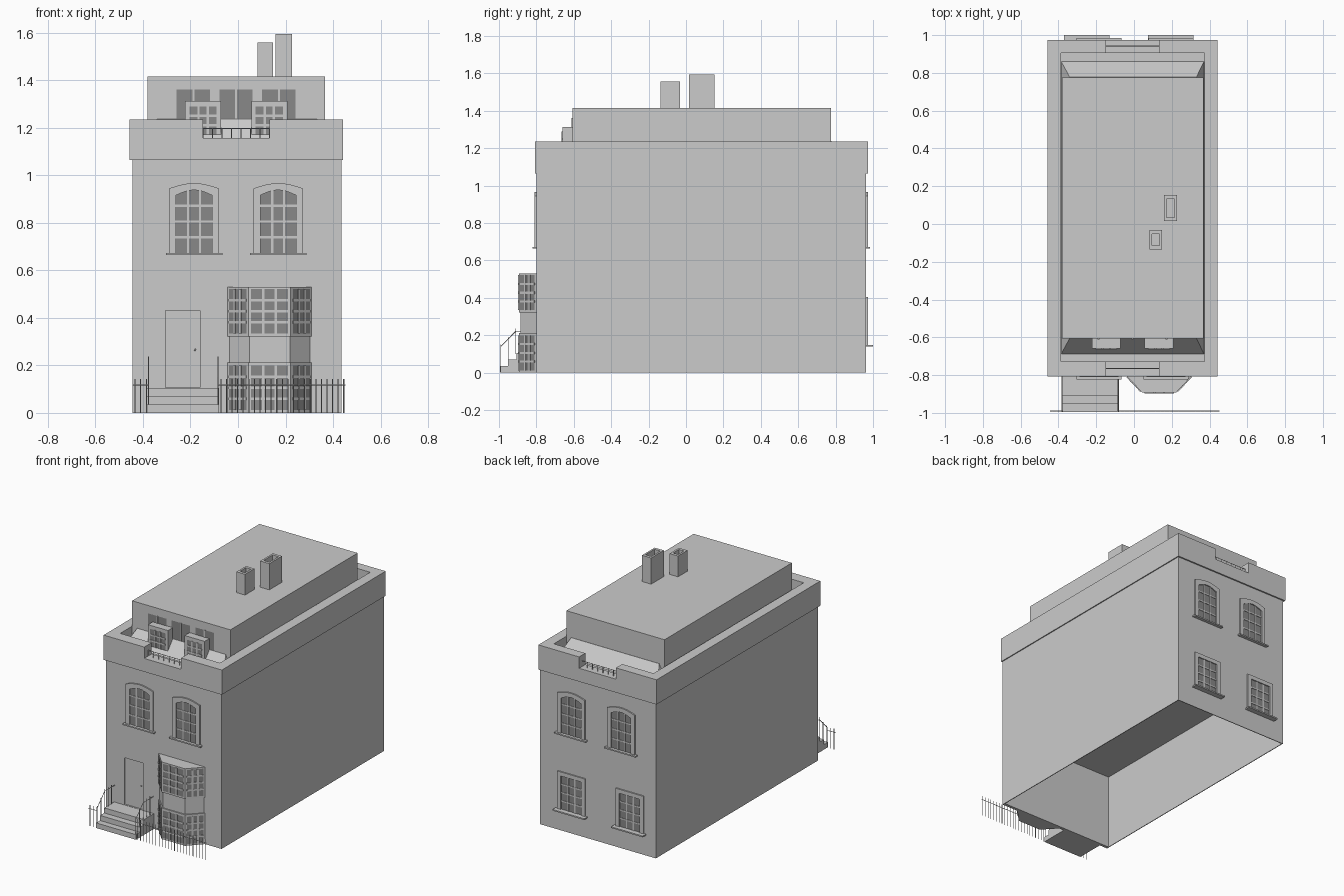
import bpy, bmesh, math
from mathutils import Vector, Matrix

cube = bpy.data.objects.get("Cube")
if cube:
    bpy.data.objects.remove(cube, do_unlink=True)


def material(name, value):
    m = bpy.data.materials.new(name)
    m.use_nodes = True
    colour = (value, value, value, 1)
    m.diffuse_color = colour
    m.node_tree.nodes["Principled BSDF"].inputs["Base Color"].default_value = colour
    return m


STONE = material("stone grey", 0.6)
GLASS = material("dark glass grey", 0.25)


def finish(name, bm, mat=STONE, loc=(0, 0, 0), angle=0):
    bmesh.ops.recalc_face_normals(bm, faces=bm.faces[:])
    mesh = bpy.data.meshes.new(name)
    bm.to_mesh(mesh)
    bm.free()
    mesh.materials.append(mat)
    ob = bpy.data.objects.new(name, mesh)
    ob.location = loc
    ob.rotation_euler.z = angle
    bpy.context.scene.collection.objects.link(ob)
    return ob


def add_box(bm, x0, x1, y0, y1, z0, z1):
    size = Matrix.Diagonal((x1 - x0, y1 - y0, z1 - z0, 1))
    mid = Matrix.Translation(((x0 + x1) / 2, (y0 + y1) / 2, (z0 + z1) / 2))
    return bmesh.ops.create_cube(bm, size=1, matrix=mid @ size)


def box(name, *dims):
    bm = bmesh.new()
    add_box(bm, *dims)
    return finish(name, bm)


def prism(name, points, z0, z1):
    bm = bmesh.new()
    face = bm.faces.new([bm.verts.new((x, y, z0)) for x, y in points])
    top = bmesh.ops.extrude_face_region(bm, geom=[face])["geom"]
    bmesh.ops.translate(bm, vec=(0, 0, z1 - z0), verts=[v for v in top if isinstance(v, bmesh.types.BMVert)])
    return finish(name, bm)


def cut(ob, *boxes):
    # Subtract boxes, then discard the cutters
    for dims in boxes:
        cutter = box("cutter", *dims)
        cutter.hide_render = True
        mod = ob.modifiers.new("cut", 'BOOLEAN')
        mod.operation, mod.object, mod.solver = 'DIFFERENCE', cutter, 'EXACT'
        graph = bpy.context.evaluated_depsgraph_get()
        mesh = bpy.data.meshes.new_from_object(ob.evaluated_get(graph))
        ob.modifiers.clear()
        ob.data = mesh
        bpy.data.objects.remove(cutter, do_unlink=True)


def rods(name, pairs, radius=0.0022):
    bm = bmesh.new()
    for p, q in pairs:
        p, q = Vector(p), Vector(q)
        turn = (q - p).to_track_quat('Z', 'Y').to_matrix().to_4x4()
        bmesh.ops.create_cone(bm, cap_ends=True, segments=4, radius1=radius, radius2=radius,
                              depth=(q - p).length, matrix=Matrix.Translation((p + q) / 2) @ turn)
    return finish(name, bm)


def outline(w, h, arch, base=0):
    # Open window outline from bottom left, over the top, to bottom right
    steps = 8 if arch else 1
    top = [(w * (i / steps - 0.5), h + arch * math.sin(math.pi * i / steps)) for i in range(steps + 1)]
    return [(-w / 2, base)] + top + [(w / 2, base)]


def glazing(name, loc, w, h, cols, rows, angle=0, arch=0, frame=0, sill=0, bar=0.009):
    bm = bmesh.new()
    bm.faces.new([bm.verts.new((x, -0.002, z)) for x, z in outline(w, h, arch)])
    pane = finish(name + "_glass", bm, GLASS, loc, angle)
    if pane.data.polygons[0].normal.y > 0:
        pane.data.flip_normals()
    bm = bmesh.new()
    for i in range(1, cols):
        x = w * (i / cols - 0.5)
        add_box(bm, x - bar / 2, x + bar / 2, -0.005, 0, 0, h + arch * 0.9)
    for j in range(1, rows):
        z = (h + arch) * j / rows
        add_box(bm, -w / 2, w / 2, -0.005, 0, z - bar / 2, z + bar / 2)
    if frame:
        inner = [bm.verts.new((x, 0, z)) for x, z in outline(w, h, arch)]
        outer = [bm.verts.new((x, 0, z)) for x, z in outline(w + 2 * frame, h + frame, arch)]
        ring = [bm.faces.new((inner[i], inner[i + 1], outer[i + 1], outer[i])) for i in range(len(inner) - 1)]
        new = bmesh.ops.extrude_face_region(bm, geom=ring)["geom"]
        bmesh.ops.translate(bm, vec=(0, -0.009, 0), verts=[v for v in new if isinstance(v, bmesh.types.BMVert)])
    if sill:
        half = w / 2 + frame + 0.015
        add_box(bm, -half, half, -sill, 0, -0.009, 0)
    finish(name + "_frame", bm, STONE, loc, angle)


# Main walls: open underneath, with a door recess
FRONT, BACK = -0.80, 0.963
walls = box("walls", -0.445, 0.435, FRONT, BACK, 0, 1.14)
cut(walls, (-0.44, 0.43, FRONT + 0.02, BACK - 0.005, -0.1, 0.52),
    (-0.305, -0.16, FRONT - 0.1, FRONT + 0.013, 0.107, 0.43))
box("door", -0.304, -0.161, FRONT + 0.009, FRONT + 0.014, 0.107, 0.429)
bm = bmesh.new()
bmesh.ops.create_icosphere(bm, subdivisions=1, radius=0.005)
finish("door_knob", bm, STONE, (-0.18, FRONT + 0.006, 0.265))

# Parapet with a railed gap at each end
parapet = box("parapet", -0.457, 0.442, -0.807, 0.973, 1.065, 1.235)
cut(parapet, (-0.387, 0.372, -0.727, 0.905, 1, 1.3),
    (-0.148, 0.132, -0.9, -0.7, 1.157, 1.3), (-0.148, 0.132, 0.88, 1.1, 1.157, 1.3))
for name, y in (("front", -0.765), ("back", 0.942)):
    bars = [((-0.148, y, 1.197), (0.132, y, 1.197))]
    bars += [((x, y, 1.15), (x, y, 1.197)) for x in [-0.148 + 0.04 * i for i in range(8)]]
    rods(name + "_parapet_rail", bars)

# Sloped roof skirt and raised roof block
bm = bmesh.new()
low = [bm.verts.new((x, y, 1.14)) for x, y in ((-0.385, -0.687), (0.37, -0.687), (0.37, 0.86), (-0.385, 0.86))]
high = [bm.verts.new((x, y, 1.24)) for x, y in ((-0.34, -0.604), (0.33, -0.604), (0.33, 0.777), (-0.34, 0.777))]
bm.faces.new(high)
for i in range(4):
    j = (i + 1) % 4
    bm.faces.new((low[i], low[j], high[j], high[i]))
finish("roof_skirt", bm)
box("roof_block", -0.38, 0.367, -0.607, 0.776, 1.13, 1.415)
for i, x in enumerate((-0.188, -0.008, 0.172)):
    glazing(f"attic_window_{i}", (x, -0.607, 1.24), 0.14, 0.122, 2, 1)

# Dormers
for side, x in (("right", -0.147), ("left", 0.132)):
    box(side + "_dormer", x - 0.076, x + 0.076, -0.66, -0.6, 1.14, 1.313)
    glazing(side + "_dormer_window", (x, -0.66, 1.172), 0.115, 0.118, 3, 3, bar=0.01)

# Hollow chimneys
for name, dims in (("small", (0.083, 0.148, -0.135, -0.032, 1.41, 1.558)),
                   ("large", (0.158, 0.228, 0.015, 0.153, 1.41, 1.595))):
    x0, x1, y0, y1, z0, z1 = dims
    chimney = box(name + "_chimney", *dims)
    cut(chimney, (x0 + 0.013, x1 - 0.013, y0 + 0.02, y1 - 0.02, z1 - 0.06, z1 + 0.1))

# Arched windows upstairs, square windows at the lower back
for i, x in enumerate((-0.185, 0.169)):
    glazing(f"front_arched_window_{i}", (x, FRONT, 0.673), 0.15, 0.243, 3, 4, 0, 0.022, 0.029, 0.022)
for i, x in enumerate((-0.185, 0.195)):
    glazing(f"back_arched_window_{i}", (x, BACK, 0.673), 0.15, 0.243, 3, 4, math.pi, 0.022, 0.029, 0.022)
for i, x in enumerate((-0.25, 0.195)):
    glazing(f"back_lower_window_{i}", (x, BACK, 0.148), 0.155, 0.23, 3, 4, math.pi, 0, 0.028, 0.037)

# Bay window: two glazed storeys around a slimmer band
def bay_points(inset):
    return [(-0.044 + inset, FRONT + 0.01), (-0.044 + inset, FRONT), (0.044 + inset / 2, -0.893 + inset),
            (0.222 - inset / 2, -0.893 + inset), (0.31 - inset, FRONT), (0.31 - inset, FRONT + 0.01)]


prism("bay_band", bay_points(0.008), 0.2, 0.33)
for name, z0, z1 in (("lower", 0, 0.213), ("upper", 0.322, 0.53)):
    pts = bay_points(0)
    prism(name + "_bay", pts, z0, z1)
    for k in range(1, 4):
        a, b = Vector(pts[k]), Vector(pts[k + 1])
        mid, d = (a + b) / 2, b - a
        glazing(f"{name}_bay_window_{k}", (mid.x, mid.y, z0 + 0.012), d.length - 0.022, 0.187, 3, 4,
                math.atan2(d.y, d.x), bar=0.011)

# Entrance steps
for i, y in enumerate((-0.995, -0.952, -0.907)):
    box(f"step_{i}", -0.383, -0.08, y, FRONT + 0.002, 0.035 * i, 0.035 * (i + 1))

# Stair rails
for side, x in (("right", -0.377), ("left", -0.084)):
    path = [(x, -0.99, 0.14), (x, -0.91, 0.222), (x, FRONT, 0.222)]
    bars = list(zip(path, path[1:]))
    for y, foot, top in ((-0.99, 0.03, 0.15), (-0.95, 0.07, 0.19), (-0.91, 0.1, 0.237),
                         (-0.873, 0.1, 0.237), (-0.836, 0.1, 0.237)):
        bars.append(((x, y, foot), (x, y, top)))
    rods(side + "_stair_rail", bars)

# Street fence either side of the steps
for side, x0, x1 in (("right", -0.445, -0.377), ("left", -0.084, 0.453)):
    bars = [((x0, -0.99, 0.118), (x1, -0.99, 0.118))]
    count = round((x1 - x0) / 0.0235)
    for i in range(count):
        x = x0 + 0.012 + 0.0235 * i
        bars.append(((x, -0.99, 0), (x, -0.99, 0.142)))
    rods(side + "_fence", bars)
